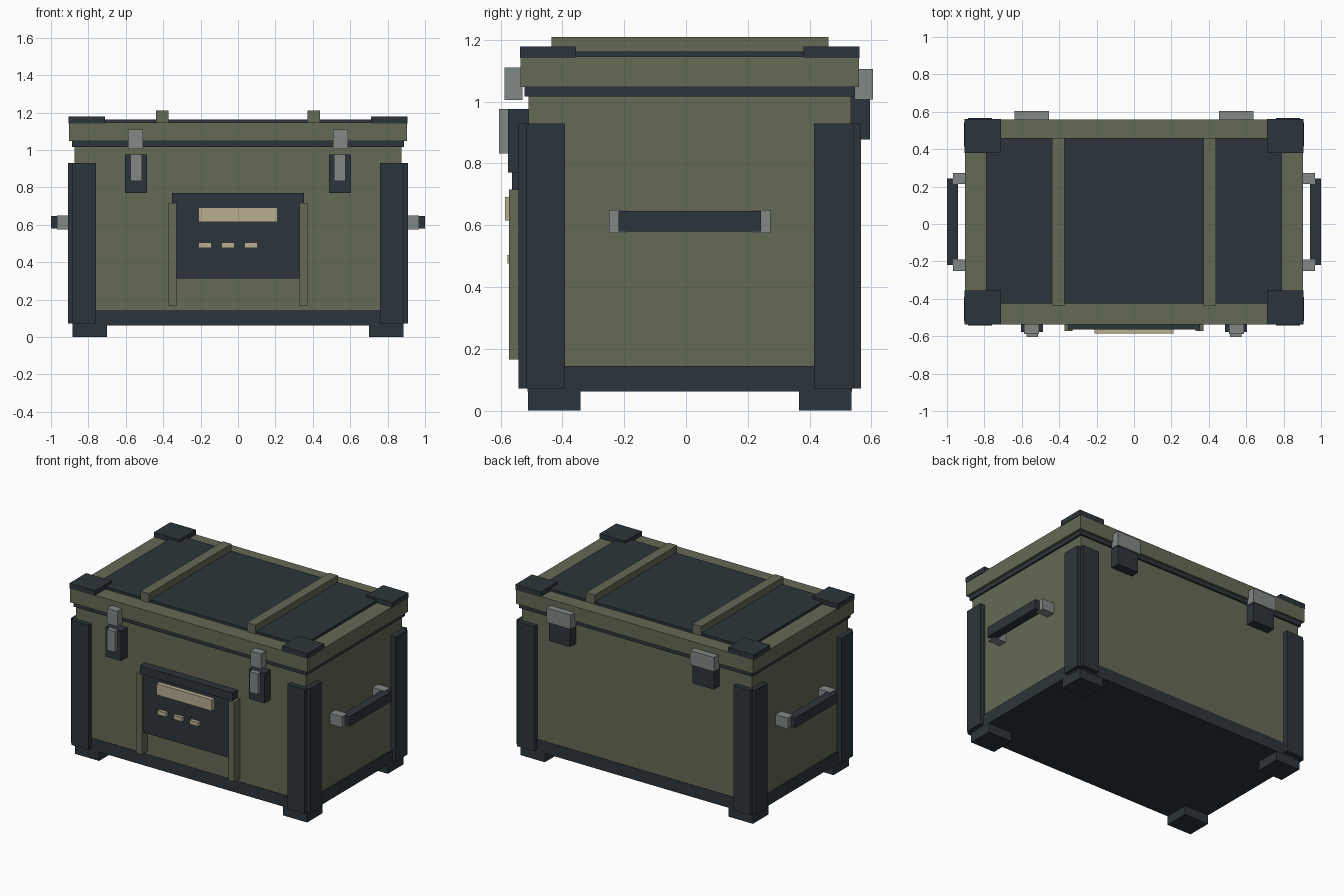
import bpy, bmesh

if "Cube" in bpy.data.objects:
    bpy.data.objects.remove(bpy.data.objects["Cube"])

C = 0.012  # depth centre of the case body


def material(name, rgb):
    m = bpy.data.materials.new(name)
    m.diffuse_color = (*rgb, 1)
    m.use_nodes = True
    m.node_tree.nodes["Principled BSDF"].inputs["Base Color"].default_value = m.diffuse_color
    return m


GREEN = material("olive", (0.130, 0.143, 0.092))
DARK = material("dark_slate", (0.025, 0.036, 0.043))
METAL = material("grey_metal", (0.220, 0.250, 0.235))
CREAM = material("cream", (0.480, 0.420, 0.280))


def box(name, mat, x, y, z):
    """Box from (min, max) ranges on each axis."""
    bm = bmesh.new()
    bmesh.ops.create_cube(bm, size=1)
    for v in bm.verts:
        for i, (a, b) in enumerate((x, y, z)):
            v.co[i] = a if v.co[i] < 0 else b
    me = bpy.data.meshes.new(name)
    bm.to_mesh(me)
    bm.free()
    me.materials.append(mat)
    ob = bpy.data.objects.new(name, me)
    bpy.context.collection.objects.link(ob)
    return ob


def flip(r, s, c=0.0):
    """Range r measured from centre c, mirrored when s is -1."""
    return tuple(sorted((c + s * r[0], c + s * r[1])))


def centred(name, mat, hx, hy, z):
    return box(name, mat, (-hx, hx), (C - hy, C + hy), z)


# main case and lid
centred("base_rail", DARK, 0.885, 0.525, (0.062, 0.144))
centred("case_body", GREEN, 0.875, 0.522, (0.14, 1.03))
centred("lid_seal", DARK, 0.887, 0.535, (1.017, 1.05))
centred("lid", GREEN, 0.903, 0.548, (1.047, 1.146))
box("lid_panel", DARK, (-0.79, 0.79), (-0.425, 0.46), (1.13, 1.163))

for sx in (-1, 1):
    # slat across the lid
    box("lid_slat", GREEN, flip((0.372, 0.438), sx), (-0.436, 0.461), (1.148, 1.21))

    for sy in (-1, 1):
        # feet, corner guards and lid corner caps
        box("foot", DARK, flip((0.70, 0.884), sx), flip((0.354, 0.523), sy, C), (0, 0.072))
        box("corner_guard_front_back", DARK, flip((0.758, 0.888), sx),
            flip((0.510, 0.555), sy, C), (0.072, 0.93))
        box("corner_guard_side", DARK, flip((0.865, 0.91), sx),
            flip((0.403, 0.530), sy, C), (0.072, 0.93))
        box("lid_corner_cap", DARK, flip((0.712, 0.907), sx),
            flip((0.368, 0.549), sy, C), (1.142, 1.178))
        # handle mounts
        box("handle_mount", METAL, flip((0.87, 0.967), sx),
            flip((0.201, 0.262), sy, C), (0.575, 0.65))

    # carry handle bar
    box("handle_bar", DARK, flip((0.94, 1.0), sx), (C - 0.23, C + 0.23), (0.579, 0.646))

    # front latches
    box("latch_plate", DARK, flip((0.486, 0.605), sx), (-0.577, -0.505), (0.77, 0.976))
    box("latch_lever", METAL, flip((0.512, 0.575), sx), (-0.605, -0.565), (0.833, 0.976))
    box("latch_catch", METAL, flip((0.507, 0.587), sx), (-0.588, -0.53), (1.005, 1.11))

    # rear hinges
    box("hinge_upper", METAL, flip((0.455, 0.638), sx), (0.545, 0.605), (1.007, 1.105))
    box("hinge_lower", DARK, flip((0.465, 0.628), sx), (0.53, 0.595), (0.878, 1.02))

    # side rails of the front panel
    box("panel_rail", GREEN, flip((0.33, 0.372), sx), (-0.573, -0.505), (0.165, 0.715))

# front panel with blank plate and three small tabs
box("front_panel", DARK, (-0.332, 0.332), (-0.556, -0.505), (0.312, 0.72))
box("panel_top_bar", DARK, (-0.352, 0.352), (-0.564, -0.505), (0.713, 0.77))
box("blank_plate", CREAM, (-0.21, 0.21), (-0.586, -0.55), (0.615, 0.692))
for i in range(3):
    x0 = -0.21 + i * 0.123
    box("panel_tab", CREAM, (x0, x0 + 0.067), (-0.578, -0.55), (0.476, 0.504))
